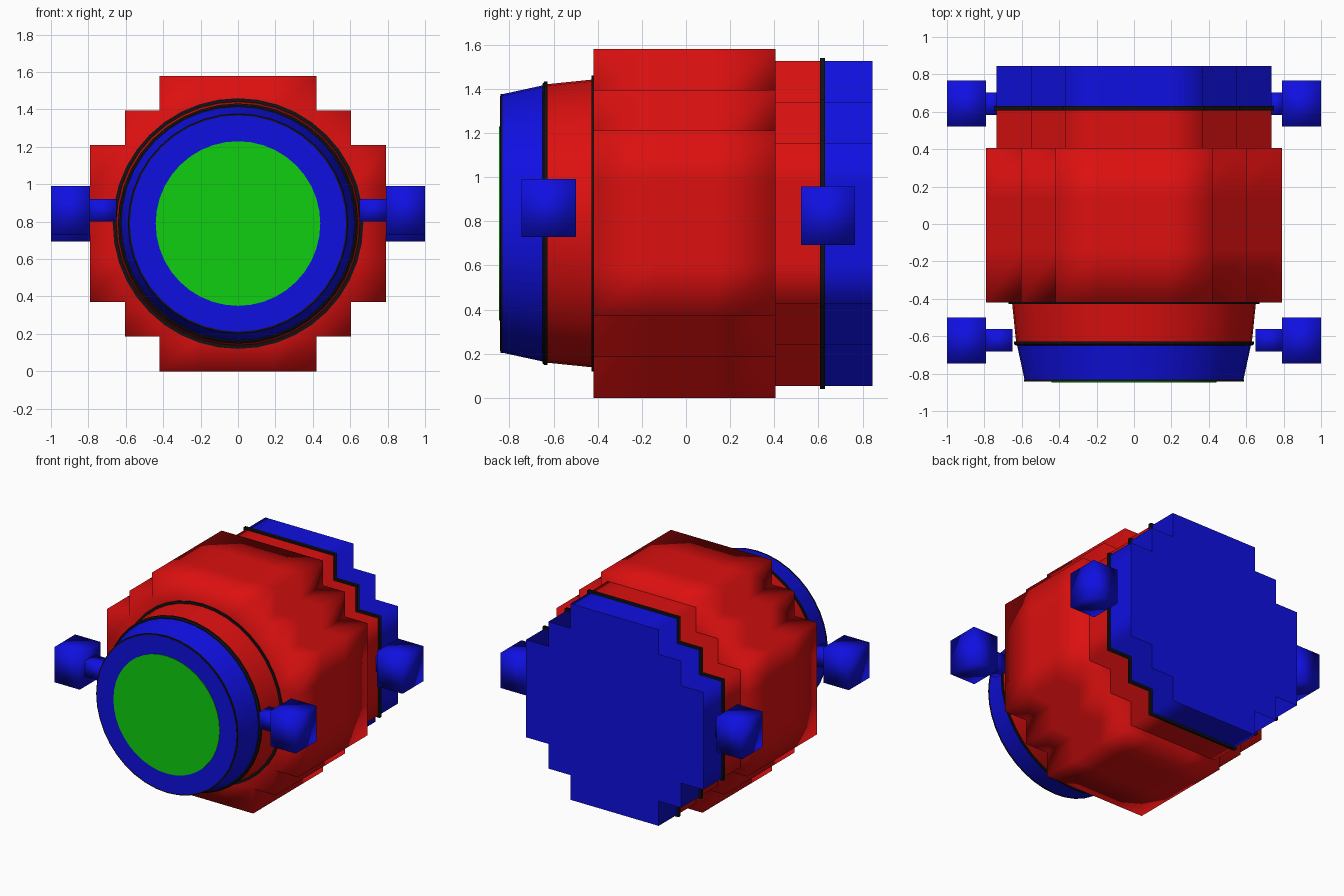
import bpy, bmesh, math
from mathutils import Vector

if "Cube" in bpy.data.objects:
    bpy.data.objects.remove(bpy.data.objects["Cube"])

CZ = 0.79  # height of the long axis


def material(name, rgb):
    m = bpy.data.materials.new(name)
    m.diffuse_color = (*rgb, 1)
    m.use_nodes = True
    m.node_tree.nodes["Principled BSDF"].inputs["Base Color"].default_value = m.diffuse_color
    return m


RED = material("red hull", (0.72, 0.005, 0.005))
BLUE = material("blue hull", (0.005, 0.005, 0.76))
BLACK = material("black trim", (0.006, 0.006, 0.006))
GREEN = material("green lens", (0.005, 0.62, 0.005))


def finish(name, bm, mats, loc=(0, 0, CZ)):
    bmesh.ops.recalc_face_normals(bm, faces=bm.faces)
    me = bpy.data.meshes.new(name)
    bm.to_mesh(me)
    bm.free()
    for m in mats:
        me.materials.append(m)
    ob = bpy.data.objects.new(name, me)
    ob.location = loc
    bpy.context.collection.objects.link(ob)
    return ob


def stepped(name, half, ys, mat, sharp_caps):
    """Stair-stepped round block made of grid cells, seams shared."""
    g = [-h for h in half] + [0] + half[::-1]

    def depth(i):
        return min(i, 7 - i)

    def filled(i, j, k):
        return (0 <= i < 8 and 0 <= k < 8 and 0 <= j < len(ys) - 1
                and depth(i) + depth(k) >= 2)

    bm = bmesh.new()
    grid = {}

    def vert(i, j, k):
        if (i, j, k) not in grid:
            grid[i, j, k] = bm.verts.new((g[i], ys[j], g[k]))
        return grid[i, j, k]

    square = ((0, 0), (1, 0), (1, 1), (0, 1))
    for i in range(8):
        for j in range(len(ys) - 1):
            for k in range(8):
                if not filled(i, j, k):
                    continue
                for axis in range(3):
                    for side in (0, 1):
                        n = [i, j, k]
                        n[axis] += 2 * side - 1
                        if filled(*n):
                            continue
                        loop = []
                        for a, b in square:
                            c = [i, j, k]
                            c[axis] += side
                            c[(axis + 1) % 3] += a
                            c[(axis + 2) % 3] += b
                            loop.append(vert(*c))
                        bm.faces.new(loop)
    bm.normal_update()
    for f in bm.faces:
        f.smooth = True
    if sharp_caps:
        for e in bm.edges:
            caps = [abs(f.normal.y) > 0.5 for f in e.link_faces]
            e.smooth = len(set(caps)) == 1
    return finish(name, bm, [mat])


def lathe(name, profile, mat, n=40):
    """Turn (y, radius) points about the long axis and close both ends."""
    bm = bmesh.new()
    rings = [[bm.verts.new((r * math.cos(2 * math.pi * s / n), y,
                            r * math.sin(2 * math.pi * s / n)))
              for s in range(n)] for y, r in profile]
    for a, b in zip(rings, rings[1:]):
        for s in range(n):
            t = (s + 1) % n
            bm.faces.new((a[s], a[t], b[t], b[s])).smooth = True
    bm.faces.new(rings[0])
    bm.faces.new(rings[-1])
    bm.normal_update()
    for e in bm.edges:
        if e.calc_face_angle(0) > math.radians(35):
            e.smooth = False
    return finish(name, bm, [mat])


def box(name, lo, hi, mat):
    lo, hi = Vector(lo), Vector(hi)
    bm = bmesh.new()
    bmesh.ops.create_cube(bm, size=1)
    for v in bm.verts:
        v.co = Vector([v.co[a] * (hi[a] - lo[a]) for a in range(3)])
    for f in bm.faces:
        f.smooth = True
    return finish(name, bm, [mat], (lo + hi) / 2)


# Main hull and stepped tail sections
TAIL = [0.735, 0.55, 0.365, 0.183]
stepped("main_hull", [0.79, 0.605, 0.42, 0.19],
        [-0.42, -0.14, 0.135, 0.405], RED, False)
stepped("tail_collar", TAIL, [0.39, 0.615], RED, True)
stepped("tail_trim", [h + 0.014 for h in TAIL], [0.607, 0.63], BLACK, True)
stepped("tail_block", TAIL, [0.62, 0.845], BLUE, True)

# Tapered nose with trim rings and lens
lathe("nose_base_ring", [(-0.427, 0.67), (-0.40, 0.67)], BLACK)
lathe("nose_collar", [(-0.635, 0.63), (-0.41, 0.653)], RED)
lathe("nose_trim", [(-0.65, 0.632), (-0.642, 0.642), (-0.628, 0.642)], BLACK)
lathe("nose_cone", [(-0.838, 0.584), (-0.64, 0.627)], BLUE)
lathe("nose_edge_ring", [(-0.841, 0.587), (-0.832, 0.587)], BLACK)
lathe("nose_plate", [(-0.843, 0.578), (-0.835, 0.578)], BLUE)
lathe("nose_lens", [(-0.847, 0.44), (-0.84, 0.44)], GREEN)

# Side thrusters on short stems, mirrored left and right
for side, s in (("right", 1), ("left", -1)):
    for end, y, z, inner in (("front", -0.622, 0.86, 0.65),
                             ("rear", 0.643, 0.825, 0.72)):
        xs = sorted((s * 0.79, s * 1.0))
        box(f"{side}_{end}_thruster", (xs[0], y - 0.123, z - 0.132),
            (xs[1], y + 0.123, z + 0.132), BLUE)
        xs = sorted((s * inner, s * 0.80))
        box(f"{side}_{end}_stem", (xs[0], y - 0.06, z - 0.06),
            (xs[1], y + 0.06, z + 0.06), BLUE)
